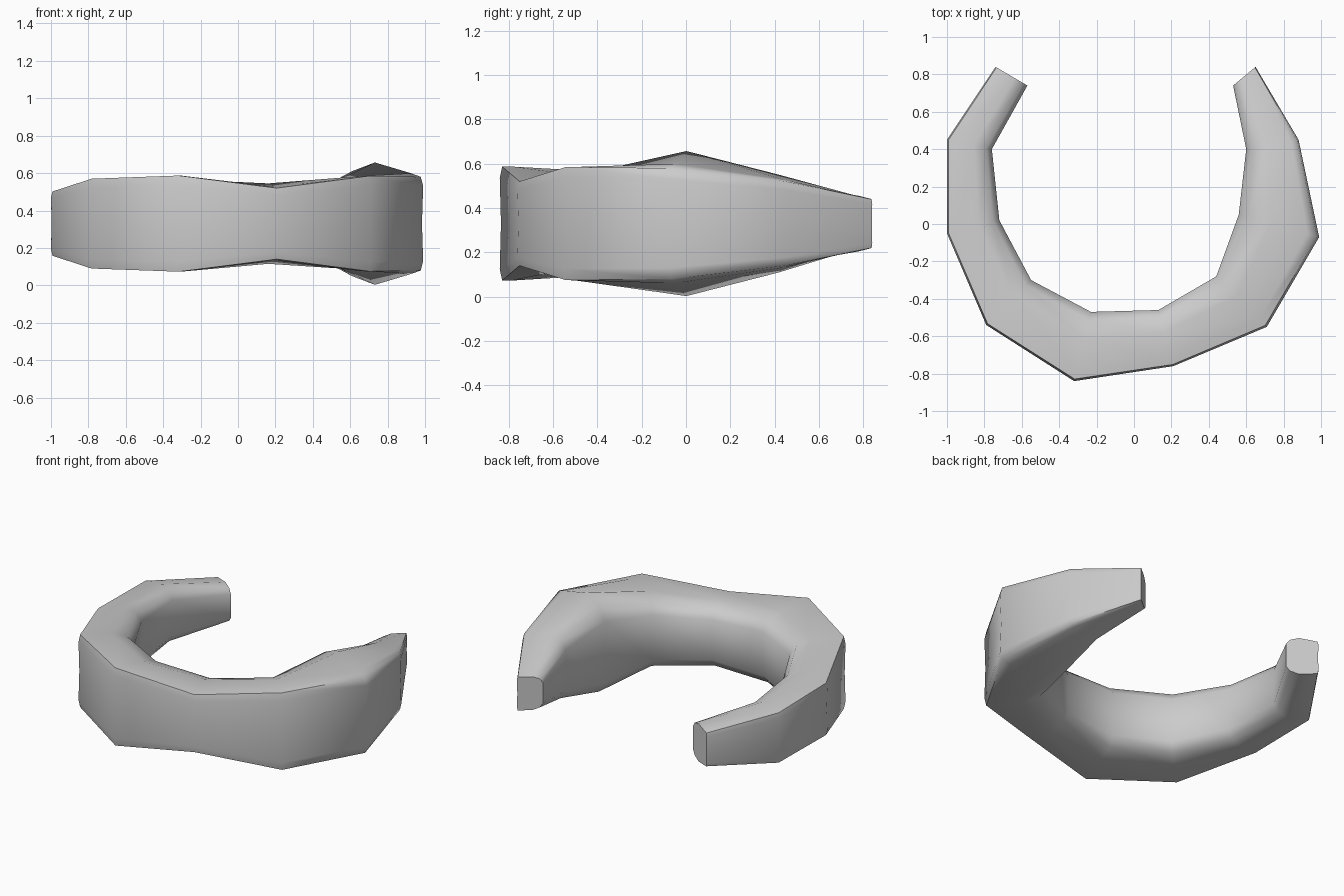
import bpy, bmesh

if "Cube" in bpy.data.objects:
    bpy.data.objects.remove(bpy.data.objects["Cube"])

# Stations along the cuff: inner x,y, outer x,y, crest half height, outer edge half height
STATIONS = [
    (-0.57, 0.74, -0.74, 0.84, 0.125, 0.11),
    (-0.76, 0.40, -1.00, 0.45, 0.19, 0.165),
    (-0.72, 0.02, -1.00, -0.05, 0.215, 0.172),
    (-0.55, -0.30, -0.79, -0.54, 0.235, 0.24),
    (-0.23, -0.47, -0.32, -0.84, 0.235, 0.257),
    (0.13, -0.46, 0.21, -0.76, 0.215, 0.19),
    (0.44, -0.28, 0.71, -0.55, 0.24, 0.255),
    (0.56, 0.05, 0.99, -0.07, 0.327, 0.25),
    (0.60, 0.40, 0.88, 0.45, 0.22, 0.19),
    (0.53, 0.74, 0.65, 0.84, 0.11, 0.11),
]
MID_Z = 0.33


def section(ix, iy, ox, oy, crest, edge):
    # Upper half runs from the inner wall over the crest to the outer wall
    upper = [(0.0, 0.62 * crest), (0.12, 0.86 * crest), (0.40, crest),
             (0.85, 0.25 * crest + 0.75 * edge), (0.97, edge)]
    if edge >= crest:
        upper[3] = (0.85, edge)
    profile = upper + [(1.0, edge * 0.8), (0.985, 0.0), (1.0, -edge * 0.8)]
    profile += [(t, -z) for t, z in reversed(upper)]
    return [(ix + (ox - ix) * t, iy + (oy - iy) * t, MID_Z + z) for t, z in profile]


# Open cuff lofted through the stations
bm = bmesh.new()
rings = [[bm.verts.new(p) for p in section(*s)] for s in STATIONS]
n = len(rings[0])
for a, b in zip(rings, rings[1:]):
    for i in range(n):
        j = (i + 1) % n
        bm.faces.new((a[i], a[j], b[j], b[i]))

# End caps
for ring in (rings[0], rings[-1]):
    bm.faces.new(ring)
bmesh.ops.recalc_face_normals(bm, faces=bm.faces)

mesh = bpy.data.meshes.new("open_cuff")
bm.to_mesh(mesh)
bm.free()
cuff = bpy.data.objects.new("open_cuff", mesh)
bpy.context.collection.objects.link(cuff)
bpy.context.view_layer.objects.active = cuff
cuff.select_set(True)
bpy.ops.object.shade_smooth_by_angle(angle=1.05)
